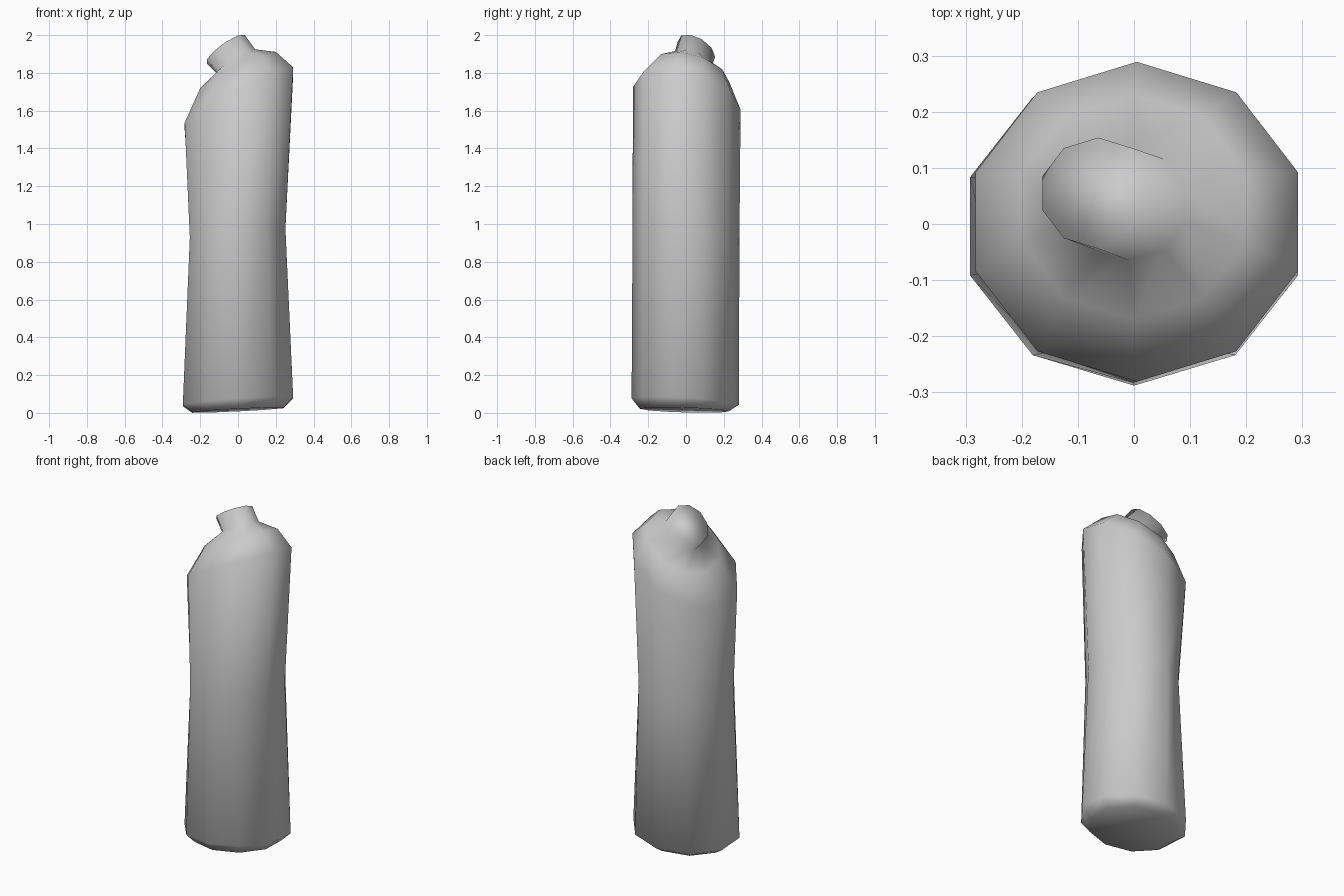
import bpy, bmesh
from math import sin, cos, radians

if "Cube" in bpy.data.objects:
    bpy.data.objects.remove(bpy.data.objects["Cube"])

SIDES = 10


def add_ring(bm, cx, cy, cz, rx, ry, slope_x, slope_y, pinch=None):
    """Ten-sided tilted ring; slopes give the height change along x and y."""
    ring = []
    for i in range(SIDES):
        a = radians(90 + 36 * i)
        k = (pinch or {}).get(i, 1.0)
        dx, dy = rx * cos(a) * k, ry * sin(a) * k
        ring.append(bm.verts.new((cx + dx, cy + dy, cz + slope_x * dx + slope_y * dy)))
    return ring


bm = bmesh.new()
rings = [
    # base edge and lower body
    add_ring(bm, 0, -0.01, 0.015, 0.255, 0.235, 0.05, -0.03),
    add_ring(bm, 0, -0.004, 0.06, 0.307, 0.284, 0.07, -0.06),
    # waist with a shallow grip hollow at the back left
    add_ring(bm, -0.002, 0, 0.95, 0.266, 0.283, 0.1, -0.04, {1: 0.9, 2: 0.95}),
    # slanted shoulder
    add_ring(bm, 0.005, 0.004, 1.665, 0.302, 0.285, 0.51, -0.21),
    add_ring(bm, 0, 0.03, 1.80, 0.21, 0.2, 0.48, -0.25),
    # leaning neck and mouth
    add_ring(bm, -0.008, 0.035, 1.858, 0.104, 0.1, 0.58, -0.3),
    add_ring(bm, -0.064, 0.055, 1.925, 0.104, 0.099, 0.65, -0.4),
]
for lo, hi in zip(rings, rings[1:]):
    for i in range(SIDES):
        j = (i + 1) % SIDES
        bm.faces.new((lo[i], lo[j], hi[j], hi[i]))
bm.faces.new(rings[0][::-1])
bm.faces.new(rings[-1])
for f in bm.faces:
    f.smooth = True
bmesh.ops.recalc_face_normals(bm, faces=bm.faces)

mesh = bpy.data.meshes.new("bottle")
bm.to_mesh(mesh)
bm.free()
bottle = bpy.data.objects.new("bottle", mesh)
bpy.context.collection.objects.link(bottle)
